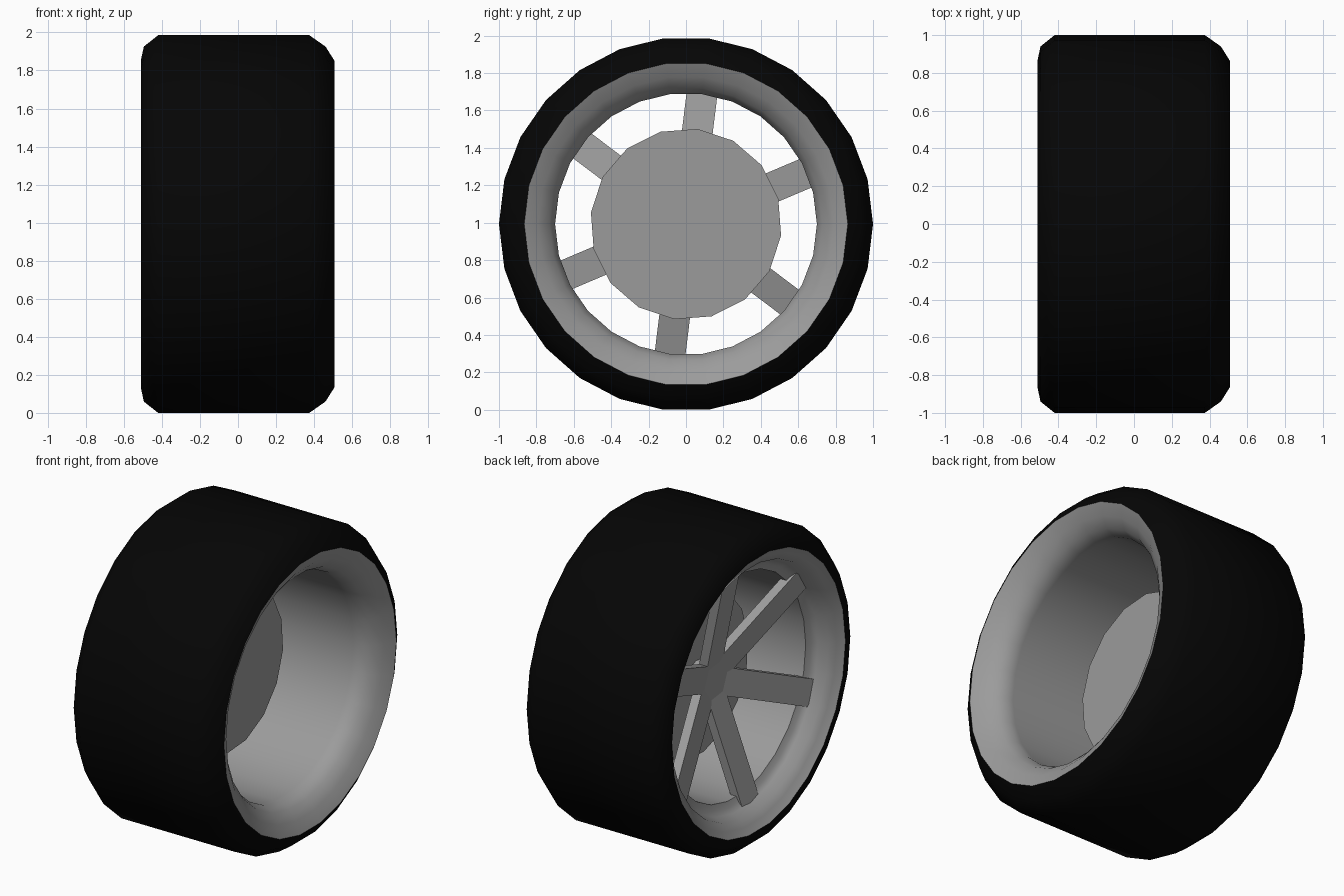
import bpy, bmesh, math

if "Cube" in bpy.data.objects:
    bpy.data.objects.remove(bpy.data.objects["Cube"])

SIDES = 26
CZ = math.cos(math.pi / SIDES)          # axle height so the flat side rests on the ground
TILT = math.radians(-7)


def material(name, value):
    m = bpy.data.materials.new(name)
    m.diffuse_color = (value, value, value, 1)
    m.use_nodes = True
    m.node_tree.nodes["Principled BSDF"].inputs["Base Color"].default_value = m.diffuse_color
    return m


rubber = material("black_rubber", 0.0016)
metal = material("grey_metal", 0.33)


def finish(name, bm, mat, smooth=None):
    me = bpy.data.meshes.new(name)
    bm.to_mesh(me)
    bm.free()
    me.materials.append(mat)
    ob = bpy.data.objects.new(name, me)
    ob.location.z = CZ
    bpy.context.collection.objects.link(ob)
    if smooth:
        bpy.ops.object.select_all(action='DESELECT')
        ob.select_set(True)
        bpy.context.view_layer.objects.active = ob
        bpy.ops.object.shade_smooth_by_angle(angle=math.radians(smooth))
    return ob


def lathe(name, profile, mat, sides, smooth=None, offset=0.0, cap=False):
    """Spin an (x, radius) profile around the x axis."""
    bm = bmesh.new()
    rings = []
    for x, r in profile:
        angles = [offset + 2 * math.pi * j / sides for j in range(sides)]
        rings.append([bm.verts.new((x, r * math.cos(a), r * math.sin(a))) for a in angles])
    for a, b in zip(rings, rings[1:]):
        for j in range(sides):
            k = (j + 1) % sides
            bm.faces.new((a[j], a[k], b[k], b[j]))
    if cap:
        bm.faces.new(rings[0][::-1])
        bm.faces.new(rings[-1])
    return finish(name, bm, mat, smooth)


# Tyre tread and sidewalls
lathe("tyre", [(-0.51, 0.87), (-0.495, 0.94), (-0.42, 1.0),
               (0.375, 1.0), (0.46, 0.94), (0.507, 0.865)], rubber, SIDES, 50)

# Rim: flared right lip, barrel, stepped left lip
lathe("rim", [(0.507, 0.865), (0.47, 0.79), (0.42, 0.73), (0.36, 0.70), (0.32, 0.70),
              (-0.32, 0.70), (-0.35, 0.70), (-0.365, 0.735), (-0.39, 0.765),
              (-0.45, 0.785), (-0.475, 0.83), (-0.51, 0.87)], metal, SIDES, 60)

# Hub disc behind the spokes, with a short post joining them
lathe("hub_disc", [(-0.08, 0.512), (-0.04, 0.512)], metal, 16, None, TILT, True)
lathe("hub_post", [(-0.17, 0.10), (-0.06, 0.10)], metal, 12, None, TILT, True)

# Six dished spokes
side = [(0, -0.21), (0.1, -0.21), (0.765, -0.39), (0.765, -0.33), (0.1, -0.15), (0, -0.15)]
bm = bmesh.new()
for i in range(6):
    a = math.radians(30 + 60 * i) + TILT
    c, s = math.cos(a), math.sin(a)
    ends = [[bm.verts.new((x, r * c - w * s, r * s + w * c)) for r, x in side]
            for w in (-0.0825, 0.0825)]
    bm.faces.new(ends[0])
    bm.faces.new(ends[1][::-1])
    for j in range(6):
        k = (j + 1) % 6
        bm.faces.new((ends[0][j], ends[1][j], ends[1][k], ends[0][k]))
bmesh.ops.recalc_face_normals(bm, faces=bm.faces)
finish("spokes", bm, metal)
